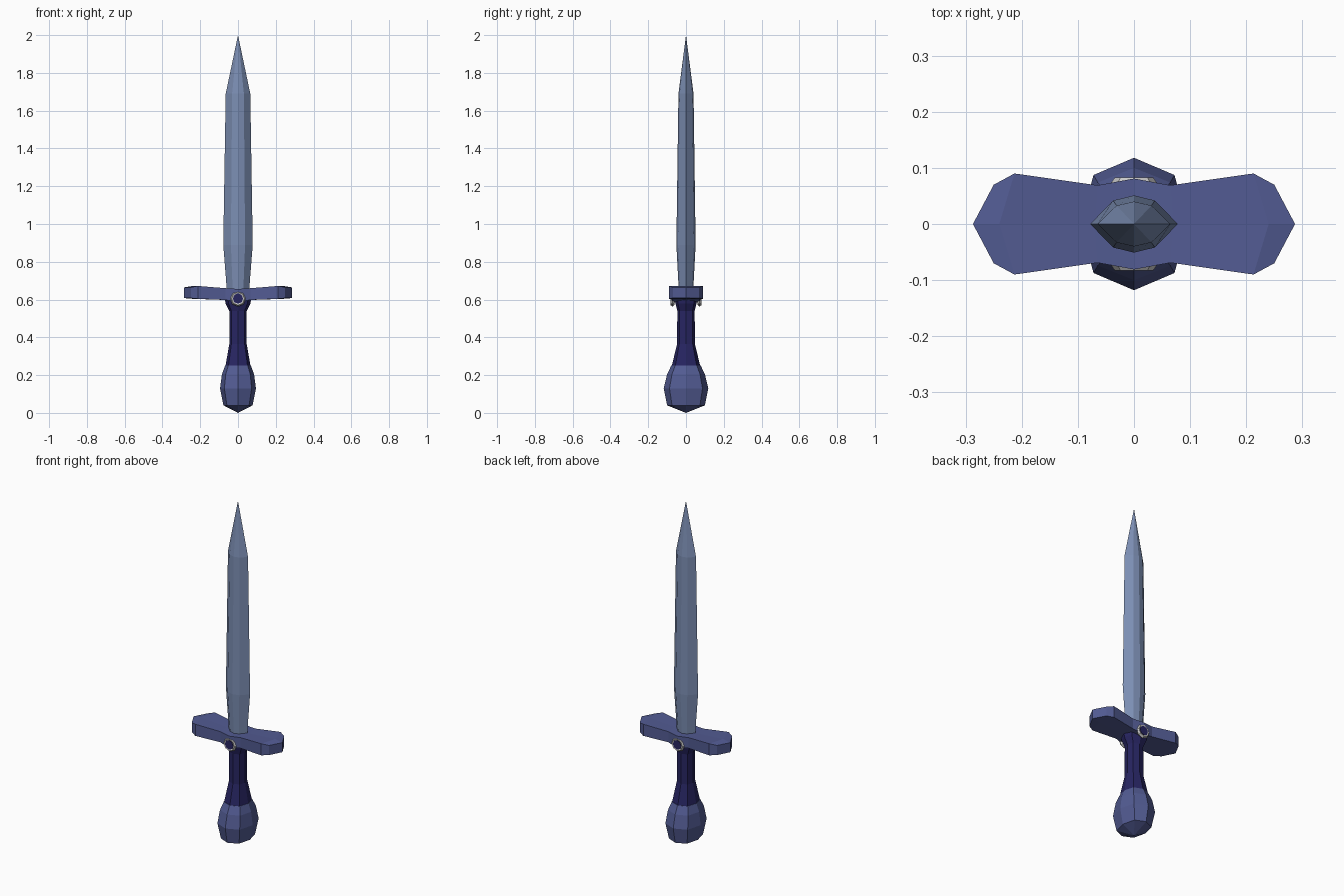
import bpy, bmesh, math

if "Cube" in bpy.data.objects:
    bpy.data.objects.remove(bpy.data.objects["Cube"])


def material(name, rgb):
    m = bpy.data.materials.new(name)
    m.diffuse_color = (*rgb, 1)
    m.use_nodes = True
    m.node_tree.nodes["Principled BSDF"].inputs["Base Color"].default_value = m.diffuse_color
    return m


STEEL = material("steel", (0.20, 0.27, 0.45))
BLUE = material("blue_metal", (0.085, 0.105, 0.29))
DARK = material("dark_wrap", (0.02, 0.018, 0.12))
SILVER = material("silver", (0.55, 0.55, 0.55))


def make_object(name, verts, faces, mat):
    me = bpy.data.meshes.new(name)
    me.from_pydata(verts, [], faces)
    bm = bmesh.new()
    bm.from_mesh(me)
    bmesh.ops.recalc_face_normals(bm, faces=bm.faces)
    bm.to_mesh(me)
    bm.free()
    me.materials.append(mat)
    ob = bpy.data.objects.new(name, me)
    bpy.context.collection.objects.link(ob)
    return ob


def bridge(rings, n):
    return [(r * n + i, r * n + (i + 1) % n, (r + 1) * n + (i + 1) % n, (r + 1) * n + i)
            for r in range(rings - 1) for i in range(n)]


def loft(name, levels, diag, mat, start=None, end=None):
    """Eight-sided loft; levels are (z, half x, half y), diag scales the corner points."""
    dx, dy = diag
    unit = [(1, 0), (dx, dy), (0, 1), (-dx, dy), (-1, 0), (-dx, -dy), (0, -1), (dx, -dy)]
    verts = [(u * hx, v * hy, z) for z, hx, hy in levels for u, v in unit]
    faces = bridge(len(levels), 8)
    # ends close to a point, or flat
    for point, base in ((start, 0), (end, 8 * (len(levels) - 1))):
        if point is None:
            faces.append(tuple(range(base, base + 8)))
        else:
            verts.append((0, 0, point))
            faces += [(base + i, base + (i + 1) % 8, len(verts) - 1) for i in range(8)]
    return make_object(name, verts, faces, mat)


# Blade with a central ridge and tapered tip
loft("blade", [(0.63, 0.058, 0.037), (0.70, 0.063, 0.041), (0.89, 0.078, 0.051),
               (1.69, 0.065, 0.040)], (0.48, 0.82), STEEL, end=2.0)

# Grip, flaring at both ends
loft("grip", [(0.25, 0.066, 0.075), (0.365, 0.046, 0.047), (0.54, 0.046, 0.046),
              (0.58, 0.066, 0.056), (0.62, 0.072, 0.062)], (0.76, 0.75), DARK)

# Faceted pommel
loft("pommel", [(0.04, 0.077, 0.100), (0.13, 0.095, 0.118), (0.205, 0.085, 0.100),
                (0.25, 0.068, 0.078)], (0.76, 0.74), BLUE, start=0.0)

# Crossguard: half stations (edge x, middle x, half y, top z, bottom z), mirrored
half = [(0.25, 0.287, 0.070, 0.664, 0.608), (0.213, 0.24, 0.090, 0.672, 0.604),
        (0.065, 0.07, 0.069, 0.660, 0.598)]
stations = ([(-a, -b, *r) for a, b, *r in half] + [(0, 0, 0.081, 0.656, 0.585)]
            + half[::-1])
verts = []
for ex, mx, hy, zt, zb in stations:
    verts += [(ex, -hy, zt), (mx, 0, zt), (ex, hy, zt), (ex, hy, zb), (mx, 0, zb), (ex, -hy, zb)]
faces = bridge(len(stations), 6)
for base in (0, 6 * (len(stations) - 1)):
    faces += [(base, base + 1, base + 4, base + 5), (base + 1, base + 2, base + 3, base + 4)]
make_object("crossguard", verts, faces, BLUE)

# Silver ring with a dark stud on front and back
for side, label in ((-1, "front"), (1, "back")):
    loc = (0, side * 0.072, 0.605)
    bpy.ops.mesh.primitive_torus_add(location=loc, rotation=(math.pi / 2, 0, 0),
                                     major_segments=8, minor_segments=5,
                                     major_radius=0.031, minor_radius=0.011)
    ring = bpy.context.object
    ring.name = label + "_ring"
    ring.data.materials.append(SILVER)
    bpy.ops.mesh.primitive_cylinder_add(vertices=8, radius=0.027, depth=0.022,
                                        location=loc, rotation=(math.pi / 2, 0, 0))
    stud = bpy.context.object
    stud.name = label + "_stud"
    stud.data.materials.append(DARK)
